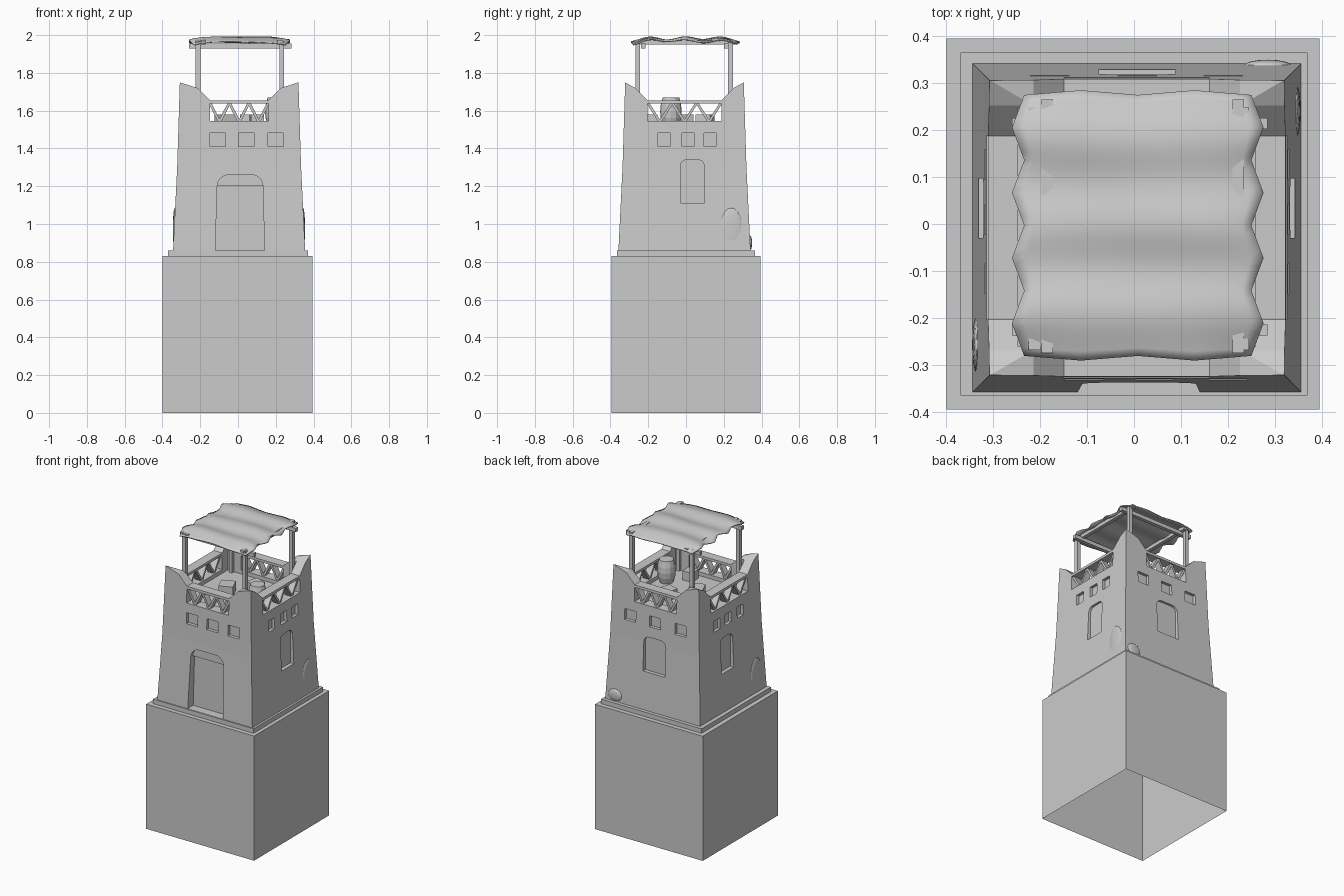
import bpy, bmesh, math

if "Cube" in bpy.data.objects:
    bpy.data.objects.remove(bpy.data.objects["Cube"])

CX, CY = 0.006, -0.008          # tower centre
FLOOR = 1.52


def finish(name, bm):
    bmesh.ops.recalc_face_normals(bm, faces=bm.faces[:])
    me = bpy.data.meshes.new(name)
    bm.to_mesh(me)
    bm.free()
    ob = bpy.data.objects.new(name, me)
    bpy.context.collection.objects.link(ob)
    return ob


def box(name, x0, x1, y0, y1, z0, z1, open_bottom=False):
    bm = bmesh.new()
    bmesh.ops.create_cube(bm, size=1)
    for v in bm.verts:
        v.co = ((x0 + x1) / 2 + v.co.x * (x1 - x0),
                (y0 + y1) / 2 + v.co.y * (y1 - y0),
                (z0 + z1) / 2 + v.co.z * (z1 - z0))
    bm.normal_update()
    if open_bottom:
        bmesh.ops.delete(bm, geom=[f for f in bm.faces if f.normal.z < -0.5], context='FACES_ONLY')
    return finish(name, bm)


def prism(name, axis, profile, a, b):
    """Extrude a (u, z) profile along the x or y axis from a to b."""
    bm = bmesh.new()
    rings = []
    for t in (a, b):
        rings.append([bm.verts.new((t, u, z) if axis == 'x' else (u, t, z)) for u, z in profile])
    n = len(profile)
    bm.faces.new(rings[0])
    bm.faces.new(rings[1])
    for i in range(n):
        j = (i + 1) % n
        bm.faces.new((rings[0][i], rings[0][j], rings[1][j], rings[1][i]))
    return finish(name, bm)


def arch(u0, u1, z0, z1, r):
    pts = [(u0, z0), (u1, z0)]
    for k in range(7):
        t = math.pi / 2 * k / 6
        pts.append((u1 - r + r * math.cos(t), z1 - r + r * math.sin(t)))
    for k in range(7):
        t = math.pi / 2 * (1 + k / 6)
        pts.append((u0 + r + r * math.cos(t), z1 - r + r * math.sin(t)))
    return pts


def rect(u0, u1, z0, z1):
    return [(u0, z0), (u1, z0), (u1, z1), (u0, z1)]


def cut(ob, cutter):
    m = ob.modifiers.new("cut", 'BOOLEAN')
    m.operation, m.solver, m.object = 'DIFFERENCE', 'EXACT', cutter
    bpy.context.view_layer.objects.active = ob
    bpy.ops.object.modifier_apply(modifier=m.name)
    bpy.data.objects.remove(cutter)


# pedestal, open underneath, and plinth
box("pedestal", -0.4, 0.395, -0.395, 0.395, 0, 0.83, True)
box("plinth", -0.37, 0.37, -0.365, 0.365, 0.825, 0.86)

# tapered tower body
bm = bmesh.new()
levels = []
for h, z in ((0.35, 0.855), (0.328, 1.3), (0.314, 1.75)):
    levels.append([bm.verts.new((CX + sx * h, CY + sy * h, z))
                   for sx, sy in ((-1, -1), (1, -1), (1, 1), (-1, 1))])
for lo, hi in zip(levels, levels[1:]):
    for i in range(4):
        j = (i + 1) % 4
        bm.faces.new((lo[i], lo[j], hi[j], hi[i]))
bm.faces.new(levels[0])
bm.faces.new(levels[-1])
tower = finish("tower", bm)

# roof terrace and swept parapet
I = 0.253
cut(tower, box("c", CX - I, CX + I, CY - I, CY + I, FLOOR, 1.9))
for axis, c, flat in (('y', CX, 0.155), ('x', CY, 0.195)):
    half = [(flat, 1.655), (flat + 0.03, 1.685), (flat + 0.065, 1.72), (0.316, 1.7505), (0.316, 1.9)]
    prof = [(c + u, z) for u, z in half] + [(c - u, z) for u, z in reversed(half)]
    cut(tower, prism("c", axis, prof, -0.6, 0.6))
    cut(tower, prism("c", axis, rect(c - flat, c + flat, 1.545, 1.638), -0.6, 0.6))

# doorway with shallower arched panel above
cut(tower, prism("c", 'y', arch(-0.11, 0.132, 0.861, 1.26, 0.06), -0.6, -0.318))
cut(tower, prism("c", 'y', [(-0.12, 0.861), (0.14, 0.861), (0.132, 1.2), (-0.11, 1.2)], -0.6, -0.3))

# arched windows and rows of square niches
W = 0.312
cut(tower, prism("c", 'y', arch(-0.075, 0.087, 1.11, 1.34, 0.04), CY + W, 0.6))
for s in (-1, 1):
    cut(tower, prism("c", 'x', arch(-0.03, 0.097, 1.11, 1.34, 0.035), CX + s * W, s * 0.6))
    for u in (-0.106, 0.043, 0.2) if s < 0 else (-0.18, 0.007, 0.19):
        cut(tower, prism("c", 'y', rect(u - 0.041, u + 0.041, 1.41, 1.482), CY + s * 0.303, s * 0.6))
    for u in (-0.117, 0.01, 0.127):
        cut(tower, prism("c", 'x', rect(u - 0.032, u + 0.032, 1.41, 1.482), CX + s * 0.303, s * 0.6))

# zigzag lattice in each parapet opening
for axis, c, other, flat in (('y', CX, CY, 0.155), ('x', CY, CX, 0.195)):
    for s in (-1, 1):
        n, w = 6, 0.008
        for i in range(n):
            u0 = c - flat + 2 * flat * i / n
            u1 = u0 + 2 * flat / n
            z0, z1 = (1.54, 1.643) if i % 2 else (1.643, 1.54)
            prism("lattice_bar", axis, [(u0 - w, z0), (u0 + w, z0), (u1 + w, z1), (u1 - w, z1)],
                  other + s * 0.265, other + s * 0.308)

# canopy frame
for x in (-0.212, 0.232):
    for y in (-0.256, 0.236):
        box("canopy_post", x - 0.0125, x + 0.0125, y - 0.0125, y + 0.0125, FLOOR - 0.01, 1.97)
for y in (-0.226, 0.214):
    box("cross_beam", -0.26, 0.284, y - 0.012, y + 0.012, 1.93, 1.955)
for x in (-0.185, 0.222):
    box("side_beam", x - 0.012, x + 0.012, -0.275, 0.265, 1.95, 1.973)

# wavy cloth canopy with scalloped edges
NX, NY = 24, 32
bm = bmesh.new()
grid = []
for j in range(NY + 1):
    v = -1 + 2 * j / NY
    row = []
    for i in range(NX + 1):
        u = -1 + 2 * i / NX
        tri = abs(((j + 0.0) / 4) % 2 - 1)              # zigzag along y
        trx = 1 - abs((i / 6) % 2 - 1)                  # zigzag along x
        x = 0.008 + u * (0.242 + 0.026 * (1 - tri) * abs(u) ** 4)
        y = -0.003 + v * (0.278 + 0.01 * trx * abs(v) ** 4)
        z = 1.984 + 0.007 * math.cos(v * 2 * math.pi * 1.5) + 0.003 * math.sin(3 * u + 4 * v)
        z -= 0.012 * abs(u) ** 5 + 0.012 * abs(v) ** 6
        row.append(bm.verts.new((x, y, z)))
    grid.append(row)
for a, b in zip(grid, grid[1:]):
    for i in range(NX):
        bm.faces.new((a[i], a[i + 1], b[i + 1], b[i]))
canopy = finish("canopy", bm)
for p in canopy.data.polygons:
    p.use_smooth = True
m = canopy.modifiers.new("thickness", 'SOLIDIFY')
m.thickness = 0.006

# barrel on the terrace
bm = bmesh.new()
prof = [(0.042, 0), (0.054, 0.04), (0.057, 0.075), (0.054, 0.11), (0.044, 0.15)]
rings = [[bm.verts.new((0.2 + r * math.cos(k * math.pi / 6), -0.08 + r * math.sin(k * math.pi / 6), FLOOR + z))
          for k in range(12)] for r, z in prof]
for a, b in zip(rings, rings[1:]):
    for k in range(12):
        bm.faces.new((a[k], a[(k + 1) % 12], b[(k + 1) % 12], b[k]))
bm.faces.new(rings[0])
bm.faces.new(rings[-1])
finish("barrel", bm)

# crates on the terrace
for x, y, s, rot in ((-0.066, -0.02, 0.045, 0.4), (0.06, 0.1, 0.04, -0.3), (0.1, -0.19, 0.035, 0.1)):
    crate = box("crate", -s, s, -s, s, 0, 0.06)
    crate.location = (x, y, FLOOR)
    crate.rotation_euler.z = rot


# weathered plaster bulges low on the walls
def bulge(name, loc, size):
    bm = bmesh.new()
    bmesh.ops.create_uvsphere(bm, u_segments=16, v_segments=10, radius=1)
    for v in bm.verts:
        v.co = [loc[k] + v.co[k] * size[k] for k in range(3)]
    ob = finish(name, bm)
    for p in ob.data.polygons:
        p.use_smooth = True


bulge("right_plaster_patch", (0.345, 0.24, 0.975), (0.01, 0.06, 0.11))
bulge("left_plaster_patch", (-0.335, -0.257, 0.975), (0.01, 0.06, 0.11))
bulge("back_plaster_patch", (0.285, 0.338, 0.9), (0.05, 0.012, 0.04))
